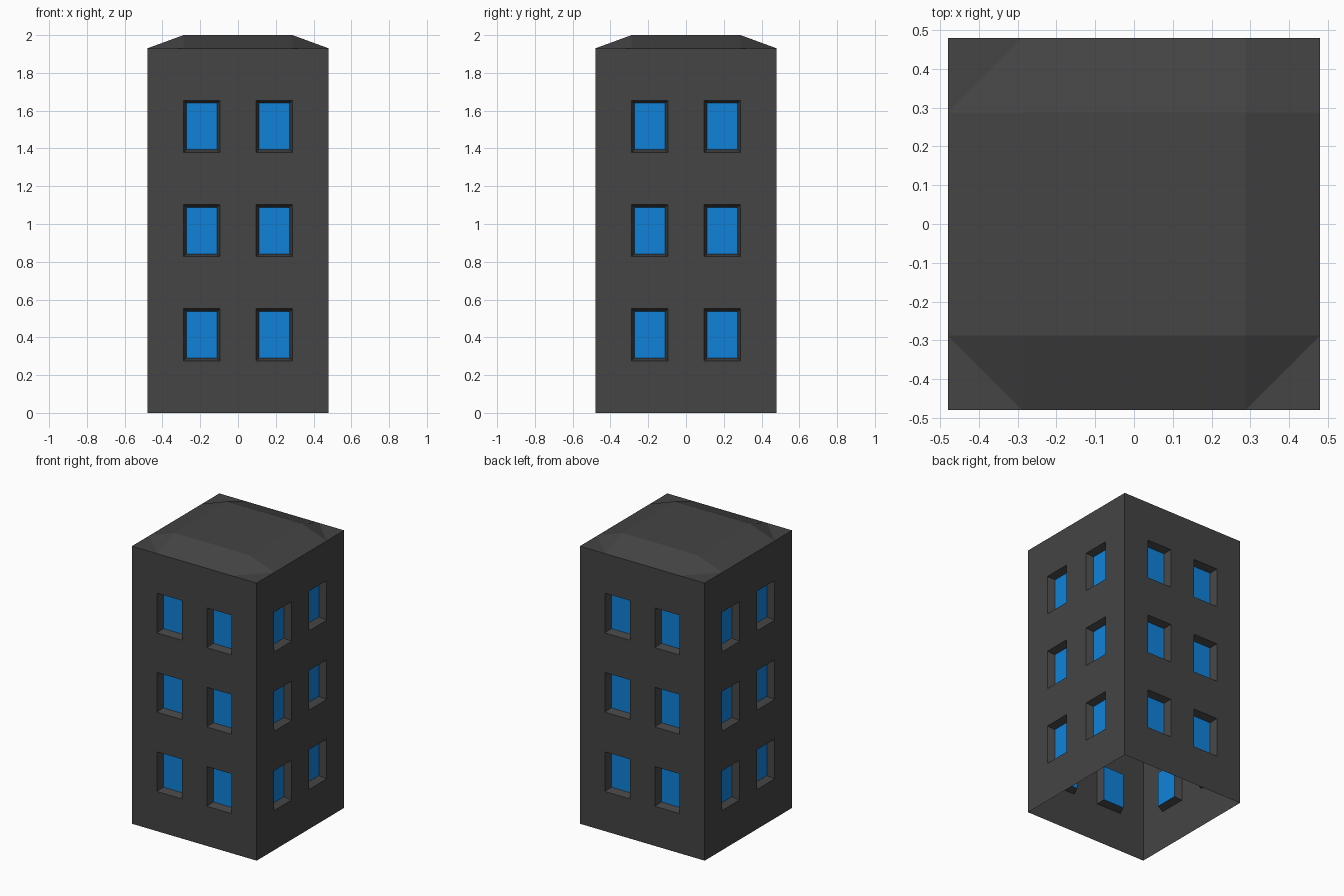
import bpy, bmesh, math
from mathutils import Matrix

if "Cube" in bpy.data.objects:
    bpy.data.objects.remove(bpy.data.objects["Cube"])

HALF = 0.48      # half width of the tower
EAVE = 1.93      # wall height
COLS, ROWS = 5, 7


def material(name, rgb):
    m = bpy.data.materials.new(name)
    m.diffuse_color = (*rgb, 1.0)
    m.use_nodes = True
    m.node_tree.nodes["Principled BSDF"].inputs["Base Color"].default_value = m.diffuse_color
    return m


DARK = material("dark_grey", (0.058, 0.058, 0.058))
BLUE = material("window_blue", (0.005, 0.225, 0.70))


def finish(name, bm, mats):
    me = bpy.data.meshes.new(name)
    bm.to_mesh(me)
    bm.free()
    for m in mats:
        me.materials.append(m)
    ob = bpy.data.objects.new(name, me)
    bpy.context.collection.objects.link(ob)
    return ob


# Four walls: grid panels, open underneath, alternate cells become windows
bm = bmesh.new()
panel = (Matrix.Translation((0, -HALF, EAVE / 2))
         @ Matrix.Rotation(math.pi / 2, 4, 'X')
         @ Matrix.Diagonal((HALF, EAVE / 2, 1, 1)))
for side in range(4):
    turn = Matrix.Rotation(side * math.pi / 2, 4, 'Z')
    bmesh.ops.create_grid(bm, x_segments=COLS, y_segments=ROWS, size=1,
                          matrix=turn @ panel)
bmesh.ops.remove_doubles(bm, verts=bm.verts[:], dist=1e-4)
bm.normal_update()


def is_window(f):
    c = f.calc_center_median()
    along = c.x if abs(f.normal.y) > 0.5 else c.y
    col = int((along + HALF) / (2 * HALF / COLS))
    row = int(c.z / (EAVE / ROWS))
    return col in (1, 3) and row in (1, 3, 5)


# Recessed blue panes with sloping reveals
panes = [f for f in bm.faces if is_window(f)]
bmesh.ops.inset_individual(bm, faces=panes, thickness=0.021, depth=-0.05)
for f in panes:
    f.material_index = 1
finish("walls_with_windows", bm, [DARK, BLUE])

# Roof: low raised plateau with sloping edges and cut corners
bm = bmesh.new()
bmesh.ops.create_grid(bm, x_segments=COLS, y_segments=COLS, size=HALF,
                      matrix=Matrix.Translation((0, 0, EAVE)))
for f in bm.faces[:]:
    c = f.calc_center_median()
    if min(abs(c.x), abs(c.y)) > 0.3:
        a, b = [v for v in f.verts
                if (abs(v.co.x) > 0.4) != (abs(v.co.y) > 0.4)]
        bmesh.utils.face_split(f, a, b)
for v in bm.verts:
    if max(abs(v.co.x), abs(v.co.y)) < 0.4:
        v.co.z = 2.0
bm.normal_update()
finish("roof", bm, [DARK])
